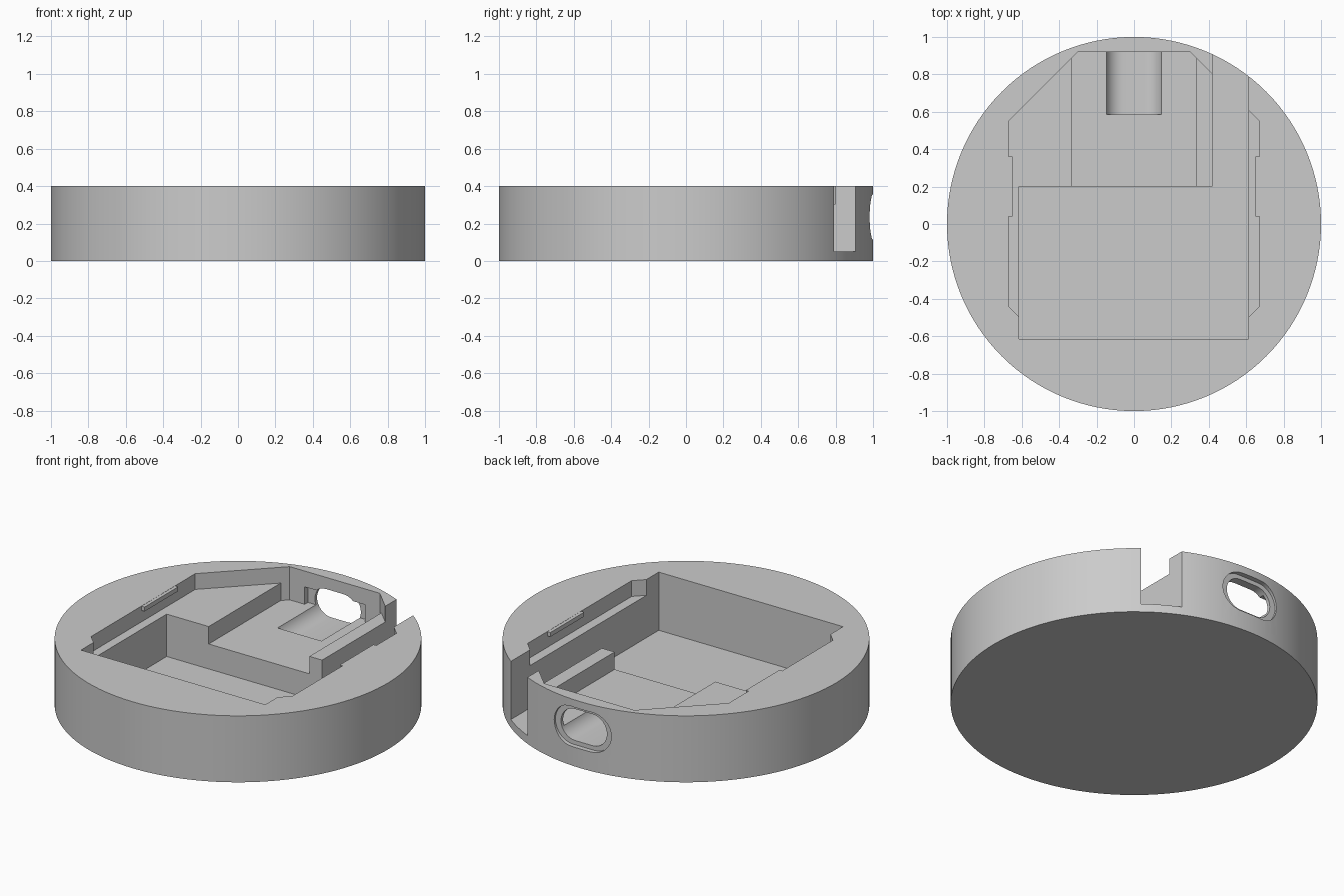
import bpy
import bmesh
from math import cos, sin, pi, radians
from mathutils import Vector

cube = bpy.data.objects.get("Cube")
if cube:
    bpy.data.objects.remove(cube, do_unlink=True)

grey = bpy.data.materials.new("plain grey")
grey.use_nodes = True
grey.diffuse_color = (0.6, 0.6, 0.6, 1)
grey.node_tree.nodes["Principled BSDF"].inputs["Base Color"].default_value = (0.6, 0.6, 0.6, 1)


def prism(name, outline, low, high, along_y=False):
    """Extrude a closed outline upwards, or front to back."""
    place = (lambda u, v, d: (u, d, v)) if along_y else (lambda u, v, d: (u, v, d))
    bm = bmesh.new()
    base = bm.faces.new([bm.verts.new(place(u, v, low)) for u, v in outline])
    grown = bmesh.ops.extrude_face_region(bm, geom=[base])["geom"]
    shift = Vector(place(0, 0, high - low))
    bmesh.ops.translate(bm, vec=shift, verts=[g for g in grown if isinstance(g, bmesh.types.BMVert)])
    bmesh.ops.recalc_face_normals(bm, faces=bm.faces)
    mesh = bpy.data.meshes.new(name)
    bm.to_mesh(mesh)
    bm.free()
    mesh.materials.append(grey)
    obj = bpy.data.objects.new(name, mesh)
    bpy.context.collection.objects.link(obj)
    return obj


def box(x0, x1, y0, y1):
    return [(x0, y0), (x1, y0), (x1, y1), (x0, y1)]


def mirrored(half):
    """Complete a right-hand outline with its mirror image."""
    return half + [(-x, y) for x, y in reversed(half)]


def stadium(half_width, radius, height, steps=16):
    """Slot outline with round ends, centred on x = 0."""
    half = []
    for i in range(steps + 1):
        a = -pi / 2 + pi * i / steps
        half.append((half_width - radius + radius * cos(a), height + radius * sin(a)))
    return mirrored(half)


# Round body
segments = 128
body = prism("round_body", [(cos(2 * pi * i / segments), sin(2 * pi * i / segments))
                            for i in range(segments)], 0, 0.4)

cutters = [
    # Deep compartment with the side channel leaving through the rim
    prism("compartment_cutter", [(-0.615, -0.615), (0.612, -0.615), (0.612, 1.2),
                                 (0.42, 1.2), (0.42, 0.2), (-0.615, 0.2)], 0.05, 0.5),
    # Chamfered board recess
    prism("recess_cutter", mirrored([(0.6, -0.51), (0.67, -0.44), (0.67, 0.55), (0.3, 0.92)]), 0.305, 0.5),
    # Lower middle shelf
    prism("shelf_cutter", mirrored([(0.335, 0.15), (0.335, 0.885), (0.3, 0.92)]), 0.2, 0.35),
    # Connector pocket in the back wall
    prism("pocket_cutter", box(-0.2, 0.2, 0.88, 0.95), 0.2, 0.305),
    # Port slot and its shallow outer rim
    prism("port_cutter", stadium(0.153, 0.095, 0.235), 0.585, 1.2, True),
    prism("port_rim_cutter", stadium(0.19, 0.12, 0.235), 0.97, 1.2, True),
]

bpy.context.view_layer.objects.active = body
for cutter in cutters:
    cutter.hide_render = True
    mod = body.modifiers.new(cutter.name, "BOOLEAN")
    mod.operation = "DIFFERENCE"
    mod.solver = "EXACT"
    mod.object = cutter
    bpy.ops.object.modifier_apply(modifier=mod.name)
for cutter in cutters:
    bpy.data.objects.remove(cutter, do_unlink=True)

bpy.ops.object.select_all(action="DESELECT")
body.select_set(True)
bpy.ops.object.shade_smooth_by_angle(angle=radians(30))

# Retaining clips on the recess walls
for name, side in (("left_clip", 1), ("right_clip", -1)):
    prism(name, box(*sorted((side * 0.65, side * 0.68)), 0.04, 0.36), 0.373, 0.399)
